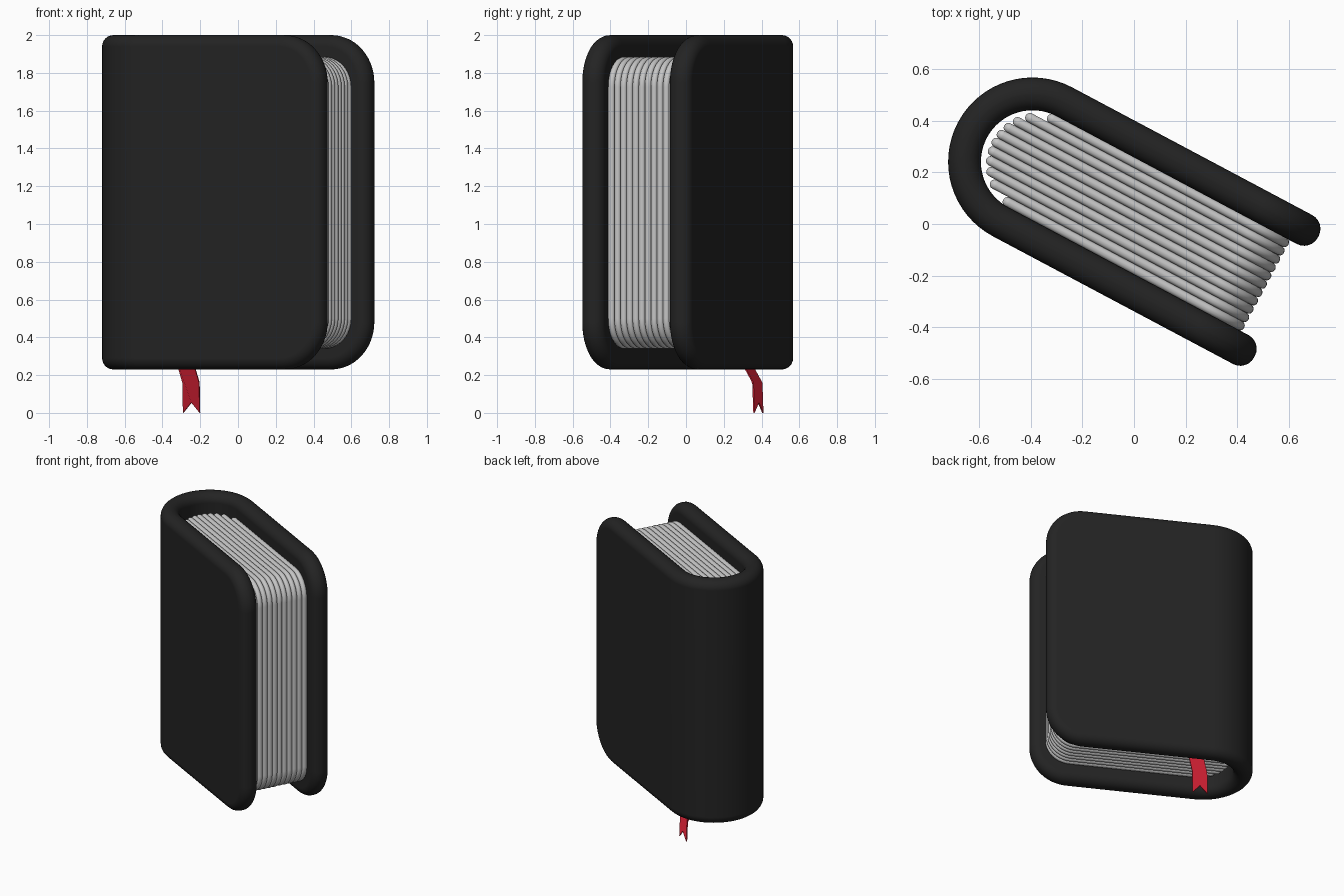
import bpy, bmesh, math
from mathutils import Matrix, Vector

cube = bpy.data.objects.get("Cube")
if cube:
    bpy.data.objects.remove(cube)

TURN = Matrix.Rotation(math.radians(-28), 4, 'Z')
MID_V = 0.028          # offset of the book's centre plane
ARC_U = -0.46          # centre of the spine curve
RADIUS = 0.263         # spine radius at mid thickness
THICK = 0.127
FORE_U = 0.653
BOTTOM, TOP = 0.23, 2.0


def material(name, rgb, rough=0.6):
    m = bpy.data.materials.new(name)
    m.use_nodes = True
    m.diffuse_color = (*rgb, 1)
    node = m.node_tree.nodes["Principled BSDF"]
    node.inputs["Base Color"].default_value = (*rgb, 1)
    node.inputs["Roughness"].default_value = rough
    return m


BLACK = material("cover black", (0.017, 0.017, 0.017))
PAPER = material("page grey", (0.56, 0.56, 0.56))
RED = material("ribbon red", (0.68, 0.015, 0.035))


def rounded_rect(a0, a1, b0, b1, r_start, r_end, steps=10):
    """Outline with separate corner radii at its start and end sides."""
    corners = [(a1, b0, -1, 1, r_end, -90), (a1, b1, -1, -1, r_end, 0),
               (a0, b1, 1, -1, r_start, 90), (a0, b0, 1, 1, r_start, 180)]
    pts = []
    for a, b, da, db, r, start in corners:
        n = steps if r > 0 else 0
        for i in range(n + 1):
            t = math.radians(start + 90 * i / max(n, 1))
            pts.append((a + r * (da + math.cos(t)), b + r * (db + math.sin(t))))
    return pts


def slab(name, outline, thick, bevel, mat, place, cuts=(), segments=5):
    """Thick plate with rounded rims, cut into strips and then bent by place()."""
    bm = bmesh.new()
    face = bm.faces.new([bm.verts.new((a, -thick / 2, b)) for a, b in outline])
    grown = bmesh.ops.extrude_face_region(bm, geom=[face], use_keep_orig=True)
    for v in grown["geom"]:
        if isinstance(v, bmesh.types.BMVert):
            v.co.y += thick
    if bevel:
        rims = [e for e in bm.edges if abs(e.verts[0].co.y - e.verts[1].co.y) < 1e-6]
        bmesh.ops.bevel(bm, geom=rims, offset=bevel, segments=segments,
                        profile=0.5, affect='EDGES', clamp_overlap=True)
    for a in cuts:
        bmesh.ops.bisect_plane(bm, geom=bm.verts[:] + bm.edges[:] + bm.faces[:],
                               plane_co=(a, 0, 0), plane_no=(1, 0, 0))
    for v in bm.verts:
        u, w, z = place(*v.co)
        v.co = TURN @ Vector((u, w + MID_V, z))
    bmesh.ops.recalc_face_normals(bm, faces=bm.faces[:])
    mesh = bpy.data.meshes.new(name)
    bm.to_mesh(mesh)
    bm.free()
    mesh.materials.append(mat)
    obj = bpy.data.objects.new(name, mesh)
    bpy.context.collection.objects.link(obj)
    bpy.ops.object.select_all(action='DESELECT')
    obj.select_set(True)
    bpy.context.view_layer.objects.active = obj
    bpy.ops.object.shade_smooth_by_angle(angle=math.radians(40))
    weighted = obj.modifiers.new("even shading", 'WEIGHTED_NORMAL')
    weighted.keep_sharp = True
    return obj


# Cover: one flat slab wrapped around the spine
half_arc = RADIUS * math.pi / 2
half_len = half_arc + FORE_U - ARC_U


def wrap(s, t, z):
    r, d = RADIUS + t, abs(s)
    side = 1 if s >= 0 else -1
    if d > half_arc:
        return ARC_U + d - half_arc, side * r, z
    return ARC_U - r * math.cos(d / RADIUS), side * r * math.sin(d / RADIUS), z


strips = 32
slab("cover", rounded_rect(-half_len, half_len, BOTTOM, TOP, 0.25, 0.25, 14),
     THICK, 0.06, BLACK, wrap,
     [half_arc * (2 * i / strips - 1) for i in range(strips + 1)], 6)

# Pages: rounded sheets whose back ends follow the spine curve
PAGES, STEP = 11, 0.0365
for i in range(PAGES):
    w = (i - PAGES // 2) * STEP
    back = -0.45 - math.sqrt(max(0.187 ** 2 - w ** 2, 0))
    slab(f"page_{i + 1}", rounded_rect(back, 0.565, 0.34, 1.885, 0.025, 0.16),
         STEP, 0.017, PAPER, lambda a, t, z, w=w: (a, w + t, z))

# Ribbon bookmark: swallow-tailed strip that swings out under the back cover
MID_U, HALF = -0.397, 0.05


def hang(a, t, z):
    k = min(max((z - 0.15) / 0.2, 0), 1)
    return a, 0.195 - 0.13 * k + t, z


slab("ribbon_bookmark",
     [(MID_U - HALF, 0.0), (MID_U, 0.055), (MID_U + HALF, 0.0),
      (MID_U + HALF, 0.16), (MID_U + HALF, 0.36),
      (MID_U - HALF, 0.36), (MID_U - HALF, 0.16)],
     0.008, 0, RED, hang)
